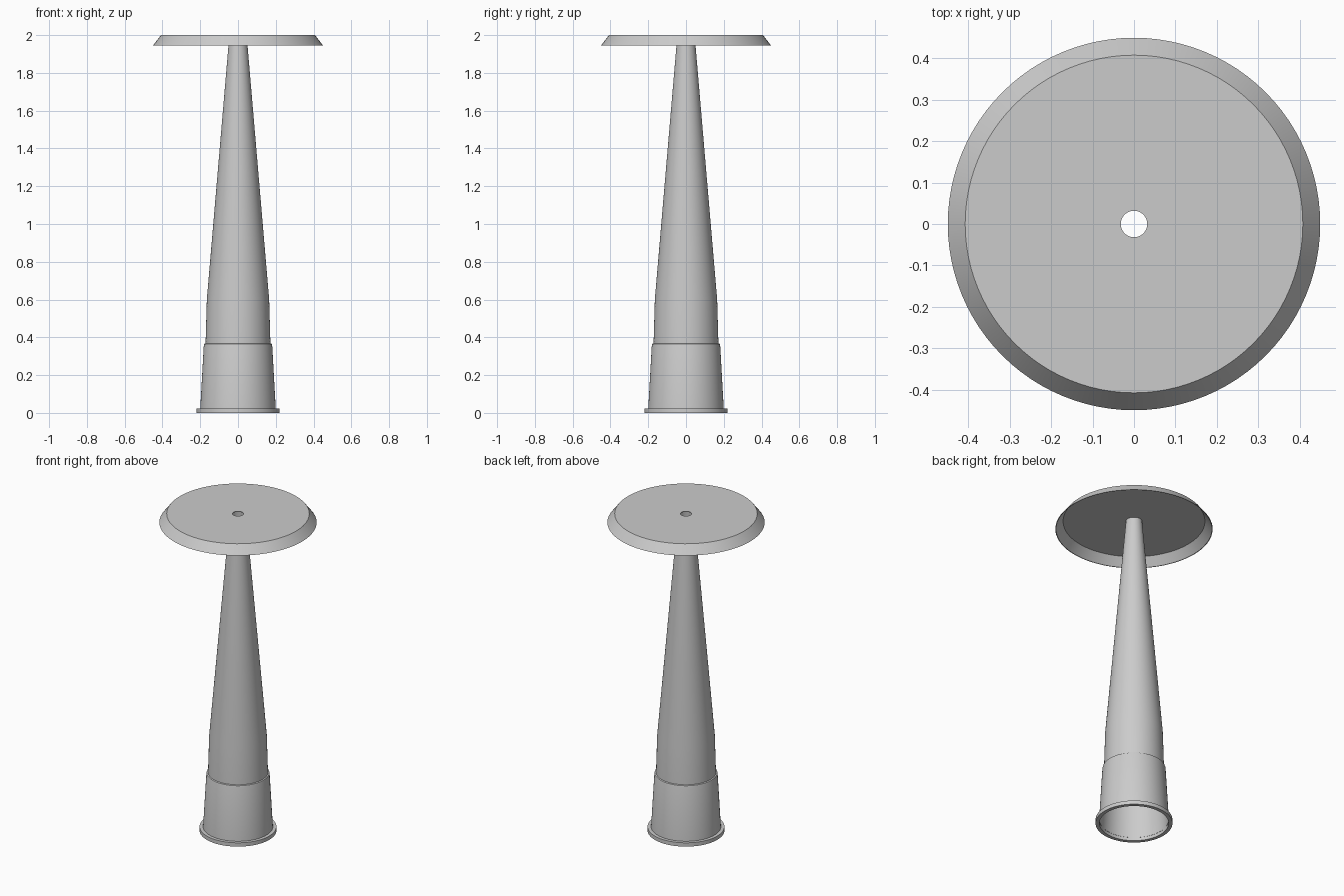
import bpy, bmesh, math

if "Cube" in bpy.data.objects:
    bpy.data.objects.remove(bpy.data.objects["Cube"])

SEGMENTS = 96
WALL = 0.004  # sheet thickness

grey = bpy.data.materials.new("plain grey")
grey.diffuse_color = (0.6, 0.6, 0.6, 1.0)
grey.use_nodes = True
grey.node_tree.nodes["Principled BSDF"].inputs["Base Color"].default_value = grey.diffuse_color


def revolve(name, profile):
    """Turn a closed (radius, height) outline around the z axis."""
    bm = bmesh.new()
    rings = []
    for i in range(SEGMENTS):
        a = 2 * math.pi * i / SEGMENTS
        rings.append([bm.verts.new((r * math.cos(a), r * math.sin(a), z))
                      for r, z in profile])
    n = len(profile)
    for i in range(SEGMENTS):
        ring, following = rings[i], rings[(i + 1) % SEGMENTS]
        for j in range(n):
            k = (j + 1) % n
            bm.faces.new((ring[j], following[j], following[k], ring[k]))
    bmesh.ops.recalc_face_normals(bm, faces=bm.faces)
    mesh = bpy.data.meshes.new(name)
    bm.to_mesh(mesh)
    bm.free()
    mesh.materials.append(grey)
    obj = bpy.data.objects.new(name, mesh)
    bpy.context.collection.objects.link(obj)
    bpy.ops.object.select_all(action='DESELECT')
    obj.select_set(True)
    bpy.context.view_layer.objects.active = obj
    bpy.ops.object.shade_smooth_by_angle(angle=math.radians(30))
    return obj


def shell(outer):
    """Close an outer outline with a parallel inner wall."""
    return outer + [(r - WALL, z) for r, z in reversed(outer)]


# Hollow stem: straight lower part, then a long taper up to the dish
revolve("stem", shell([(0.172, 0.355), (0.165, 0.60), (0.046, 1.997)]))

# Sleeve at the foot with a small step where the stem enters
revolve("sleeve", [(0.20, 0.02), (0.181, 0.358), (0.179, 0.365), (0.171, 0.368),
                   (0.168, 0.355), (0.177, 0.352), (0.197, 0.02)])

# Flange the sleeve stands on
revolve("base_flange", [(0.198, 0.0), (0.22, 0.0), (0.22, 0.024), (0.198, 0.024)])

# Shallow dish, open underneath, with a centre hole
revolve("top_dish", [(0.032, 2.0), (0.408, 2.0), (0.45, 1.945),
                     (0.446, 1.945), (0.406, 1.996), (0.032, 1.996)])
